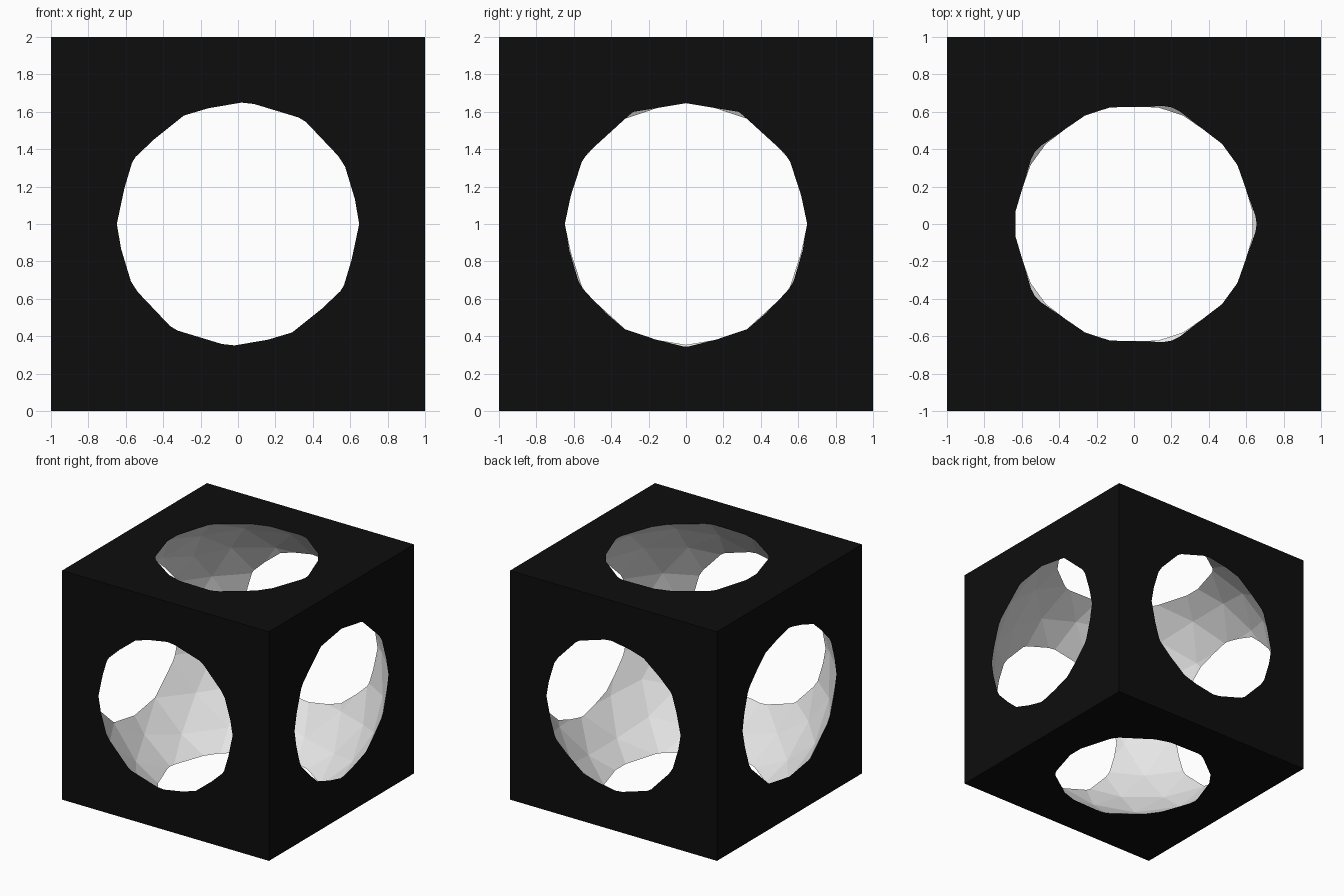
import bpy

# Remove the default cube
old = bpy.data.objects.get("Cube")
if old:
    bpy.data.objects.remove(old, do_unlink=True)


def make_material(name, colour):
    mat = bpy.data.materials.new(name)
    mat.use_nodes = True
    mat.diffuse_color = colour
    mat.node_tree.nodes["Principled BSDF"].inputs["Base Color"].default_value = colour
    return mat


black = make_material("black_shell", (0.004, 0.004, 0.004, 1))
white = make_material("white_hollow", (0.8, 0.8, 0.8, 1))

# Faceted ball that hollows out the block
bpy.ops.mesh.primitive_ico_sphere_add(subdivisions=3, radius=1.2, location=(0, 0, 1))
ball = bpy.context.object
ball.name = "hollow_cutter"
ball.hide_render = True

# Solid block
bpy.ops.mesh.primitive_cube_add(size=2, location=(0, 0, 1))
block = bpy.context.object
block.name = "hollow_block"

# Cut the ball out, opening a hole in all six sides
cut = block.modifiers.new("hollow", "BOOLEAN")
cut.operation = "DIFFERENCE"
cut.solver = "EXACT"
cut.object = ball
bpy.ops.object.modifier_apply(modifier=cut.name)
bpy.data.objects.remove(ball, do_unlink=True)

# Outer faces are black, the hollow is white
mesh = block.data
mesh.materials.clear()
mesh.materials.append(black)
mesh.materials.append(white)
for face in mesh.polygons:
    outer = max(abs(c) for c in face.center) > 0.9999
    face.material_index = 0 if outer else 1
    face.use_smooth = False
